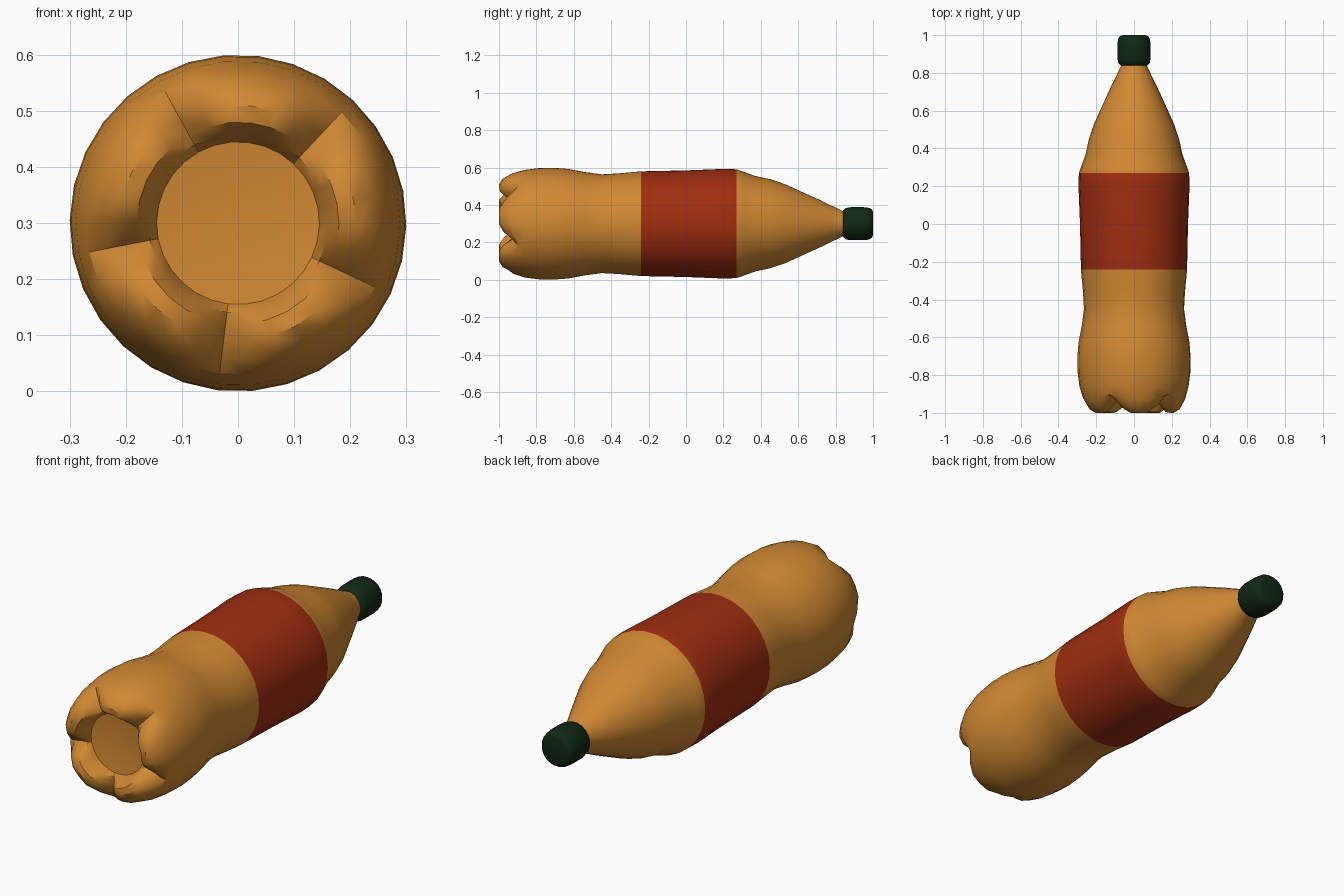
import bpy, bmesh, math

if "Cube" in bpy.data.objects:
    bpy.data.objects.remove(bpy.data.objects["Cube"], do_unlink=True)

AXIS_Z = 0.3
START = math.radians(47)                   # angle of the first base notch
NOTCH = [1.0, 0.3, 0.0, 0.0, 0.0, 0.3]     # repeats five times round the base


def material(name, rgb):
    m = bpy.data.materials.new(name)
    m.diffuse_color = (*rgb, 1)
    m.use_nodes = True
    m.node_tree.nodes["Principled BSDF"].inputs["Base Color"].default_value = (*rgb, 1)
    return m


def lathe(name, profile, sides, mats, pick=None, smooth=35):
    """Turn (y, radius, notch depth) rows about the y axis; zero radius is a pole."""
    bm = bmesh.new()
    rings = []
    for y, r, depth in profile:
        if r == 0:
            rings.append([bm.verts.new((0, y, AXIS_Z))] * sides)
            continue
        ring = []
        for k in range(sides):
            a = START + math.tau * k / sides
            ring.append(bm.verts.new((r * math.cos(a), y + depth * NOTCH[k % 6],
                                      AXIS_Z + r * math.sin(a))))
        rings.append(ring)
    for lower, upper in zip(rings, rings[1:]):
        for k in range(sides):
            n = (k + 1) % sides
            corners = [lower[k], lower[n], upper[n], upper[k]]
            bm.faces.new(list(dict.fromkeys(corners)))
    bmesh.ops.recalc_face_normals(bm, faces=bm.faces)
    if pick:
        for f in bm.faces:
            f.material_index = pick(f.calc_center_median())
    mesh = bpy.data.meshes.new(name)
    bm.to_mesh(mesh)
    bm.free()
    obj = bpy.data.objects.new(name, mesh)
    bpy.context.collection.objects.link(obj)
    for m in mats:
        mesh.materials.append(m)
    bpy.ops.object.select_all(action='DESELECT')
    obj.select_set(True)
    bpy.context.view_layer.objects.active = obj
    bpy.ops.object.shade_smooth_by_angle(angle=math.radians(smooth))
    return obj


amber = material("amber plastic", (0.64, 0.25, 0.032))
red = material("red label", (0.35, 0.027, 0.005))
green = material("dark green cap", (0.005, 0.021, 0.007))

# Recessed floor and five feet
base = [(-0.90, 0, 0), (-0.915, 0.145, 0), (-0.965, 0.16, 0.045),
        (-0.995, 0.18, 0.08), (-1.0, 0.21, 0.09), (-0.98, 0.242, 0.07),
        (-0.93, 0.27, 0.03)]
# Waisted body, label band, shoulder and neck
body = [(-0.86, 0.289), (-0.79, 0.298), (-0.71, 0.3), (-0.63, 0.294),
        (-0.54, 0.277), (-0.45, 0.265), (-0.36, 0.27), (-0.24, 0.281),
        (0.0, 0.286), (0.2, 0.294), (0.27, 0.292), (0.31, 0.278),
        (0.37, 0.256), (0.45, 0.239), (0.53, 0.212), (0.62, 0.171),
        (0.71, 0.13), (0.78, 0.096), (0.845, 0.065), (0.9, 0.06), (0.9, 0)]
lathe("bottle_body", base + [(y, r, 0) for y, r in body], 30, [amber, red],
      pick=lambda c: 1 if -0.24 < c.y < 0.27 else 0)

# Screw cap
cap = [(0.84, 0), (0.84, 0.072), (0.853, 0.084), (0.88, 0.089), (0.95, 0.089),
       (0.98, 0.085), (0.995, 0.075), (1.0, 0.06), (1.0, 0)]
lathe("screw_cap", [(y, r, 0) for y, r in cap], 20, [green], smooth=50)
